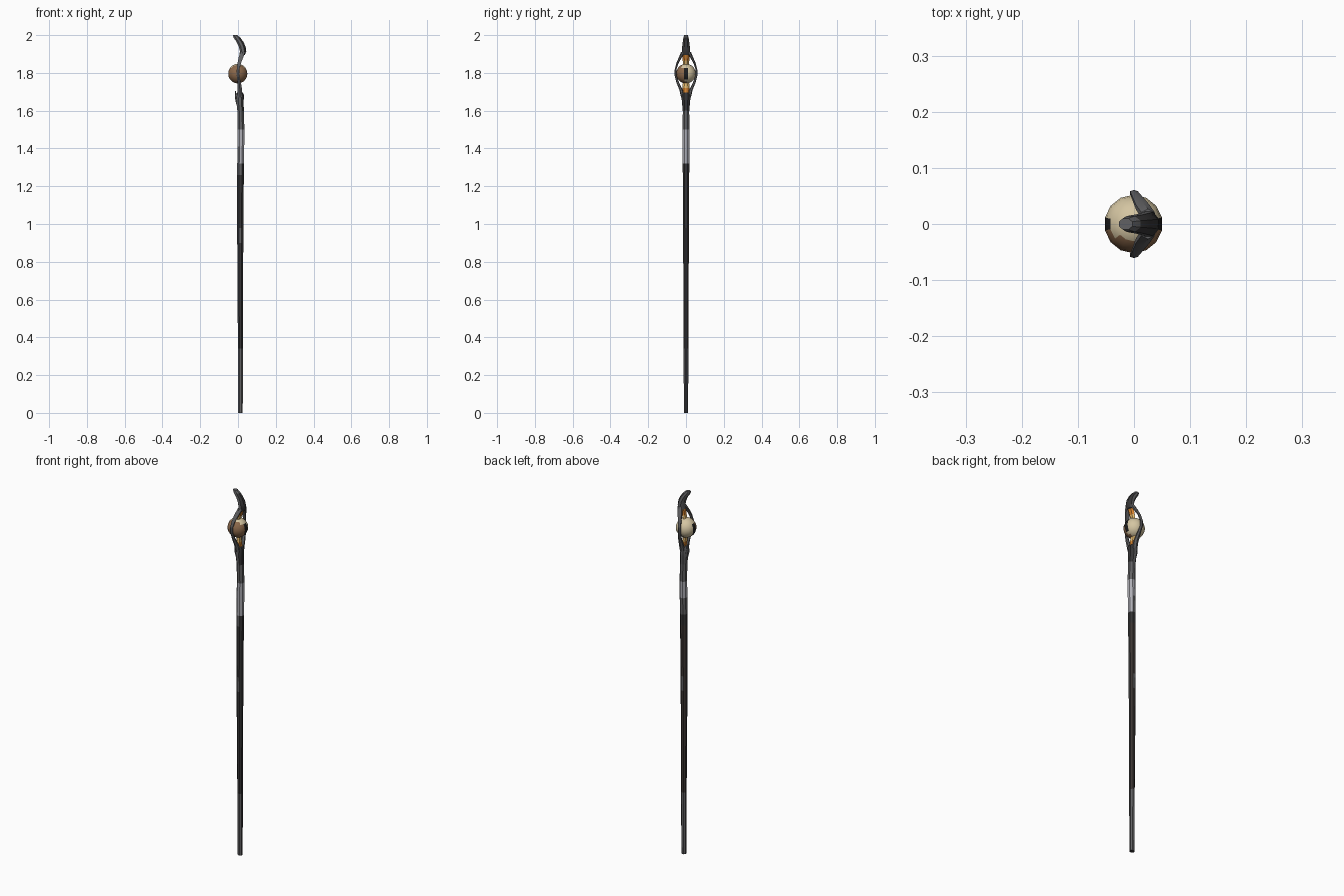
import bpy, bmesh, math

if "Cube" in bpy.data.objects:
    bpy.data.objects.remove(bpy.data.objects["Cube"])


def mat(name, rgb):
    m = bpy.data.materials.new(name)
    m.diffuse_color = (*rgb, 1)
    m.use_nodes = True
    m.node_tree.nodes["Principled BSDF"].inputs["Base Color"].default_value = m.diffuse_color
    return m


CHARCOAL = mat("charcoal wood", (0.035, 0.034, 0.035))
UMBER = mat("dark umber wood", (0.045, 0.036, 0.033))
GREY = mat("worn grey", (0.12, 0.12, 0.125))
SILVER = mat("pale silver wrap", (0.42, 0.42, 0.46))
AMBER = mat("amber", (0.70, 0.24, 0.03))
GOLD = mat("pale gold", (0.80, 0.50, 0.16))
CREAM = mat("cream", (0.66, 0.56, 0.36))
BROWN = mat("orb brown", (0.26, 0.14, 0.07))
BLACK = mat("pupil black", (0.012, 0.012, 0.012))


def finish(name, bm, mats, rule=None, angle=35):
    bmesh.ops.recalc_face_normals(bm, faces=bm.faces)
    if rule:
        for f in bm.faces:
            f.material_index = rule(f.calc_center_median(), f.normal)
    me = bpy.data.meshes.new(name)
    bm.to_mesh(me)
    bm.free()
    for m in mats:
        me.materials.append(m)
    ob = bpy.data.objects.new(name, me)
    bpy.context.collection.objects.link(ob)
    bpy.ops.object.select_all(action='DESELECT')
    ob.select_set(True)
    bpy.context.view_layer.objects.active = ob
    bpy.ops.object.shade_smooth_by_angle(angle=math.radians(angle))
    return ob


def tube(name, sections, mats, rule=None, sides=8, angle=35):
    """Skin horizontal elliptical sections (x, y, z, rx, ry)."""
    bm = bmesh.new()
    rings = []
    for x, y, z, rx, ry in sections:
        k = [2 * math.pi * (i + 0.5) / sides for i in range(sides)]
        s = 1 / math.cos(math.pi / sides)
        rings.append([bm.verts.new((x + rx * s * math.cos(a), y + ry * s * math.sin(a), z)) for a in k])
    for a, b in zip(rings, rings[1:]):
        for i in range(sides):
            j = (i + 1) % sides
            bm.faces.new((a[i], a[j], b[j], b[i]))
    bm.faces.new(rings[0])
    bm.faces.new(rings[-1])
    return finish(name, bm, mats, rule, angle)


# Shaft with worn patches and a pale wrap under the head
def shaft_rule(c, n):
    if c.z > 1.5:
        return 2
    if c.z > 1.41:
        return 3
    if c.z > 1.32:
        return 3 if n.x > 0.3 or n.y < -0.8 else 2
    if c.z > 1.26:
        return 2 if n.y < 0 and n.x < 0.5 else 0
    if 0.9 < c.z < 0.98 and abs(n.x) < 0.5:
        return 2
    if c.z < 0.34:
        return 2 if abs(n.y) > 0.5 else 0
    return 1 if n.y > 0.3 else 0


tube("shaft", [(0.013, 0, 0, 0.012, 0.011), (0.013, 0, 0.34, 0.013, 0.013),
               (0.012, 0, 0.65, 0.015, 0.014), (0.012, 0, 0.9, 0.016, 0.015),
               (0.012, 0, 0.98, 0.016, 0.016), (0.013, 0, 1.26, 0.018, 0.017),
               (0.014, 0, 1.32, 0.018, 0.018), (0.015, 0, 1.41, 0.018, 0.018),
               (0.016, 0, 1.5, 0.018, 0.018), (0.014, 0, 1.6, 0.017, 0.017)],
     [CHARCOAL, UMBER, GREY, SILVER], shaft_rule)

# Flared cup at the base of the head, with a pointed leaf at the back
tube("head_cup", [(0.014, 0, 1.595, 0.017, 0.017), (0.011, 0, 1.64, 0.019, 0.021),
                  (0.010, 0, 1.685, 0.021, 0.025), (0.010, 0, 1.695, 0.016, 0.020)],
     [GREY, CHARCOAL], lambda c, n: 1 if n.x > 0.5 else 0)
tube("cup_leaf", [(-0.004, 0, 1.635, 0.006, 0.008), (-0.010, 0, 1.665, 0.006, 0.014),
                  (-0.014, 0, 1.705, 0.002, 0.002)], [GREY], sides=6)

# Two curved prongs around the orb
for side, label in ((-1, "front"), (1, "back")):
    path = [(0.010, 0.016, 1.67, 0.012, 0.009), (0.010, 0.026, 1.71, 0.012, 0.008),
            (0.006, 0.044, 1.75, 0.009, 0.006), (0.000, 0.055, 1.785, 0.007, 0.004),
            (0.000, 0.056, 1.815, 0.007, 0.004), (0.006, 0.046, 1.85, 0.009, 0.005),
            (0.015, 0.031, 1.88, 0.012, 0.007), (0.025, 0.015, 1.91, 0.012, 0.010)]
    tube(label + "_prong", [(x, side * y, z, a, b) for x, y, z, a, b in path], [GREY], sides=6)

# Hooked tip
tube("hook", [(0.022, 0, 1.895, 0.014, 0.022), (0.027, 0, 1.915, 0.017, 0.022),
              (0.022, 0, 1.94, 0.018, 0.020), (0.010, 0, 1.965, 0.018, 0.017),
              (-0.006, 0, 1.987, 0.018, 0.014), (-0.015, 0, 2.0, 0.012, 0.010)],
     [CHARCOAL, GREY], lambda c, n: 0 if n.x > 0.4 and c.z < 1.98 else 1)

# Amber stems that hold the orb from below and above
tube("lower_amber_stem", [(0.011, 0, 1.685, 0.010, 0.017), (0.008, 0, 1.72, 0.009, 0.017),
                          (0.004, 0, 1.755, 0.008, 0.014)],
     [AMBER, GOLD], lambda c, n: 1 if c.z > 1.72 else 0, sides=6)
tube("upper_amber_stem", [(0.004, 0, 1.84, 0.008, 0.013), (0.011, 0, 1.865, 0.009, 0.015),
                          (0.020, 0, 1.90, 0.010, 0.018)],
     [AMBER, GOLD], lambda c, n: 1 if c.z < 1.86 else 0, sides=6)


# Orb: cream with a brown front and a dark pupil on each side
def orb_rule(c, n):
    if abs(n.x) > 0.86 and abs(n.y) < 0.34:
        return 2
    return 1 if n.y + 0.3 * n.z < -0.25 else 0


bm = bmesh.new()
bmesh.ops.create_uvsphere(bm, u_segments=14, v_segments=10, radius=0.052)
bmesh.ops.translate(bm, vec=(-0.001, 0, 1.796), verts=bm.verts)
finish("orb", bm, [CREAM, BROWN, BLACK], orb_rule, 50)
